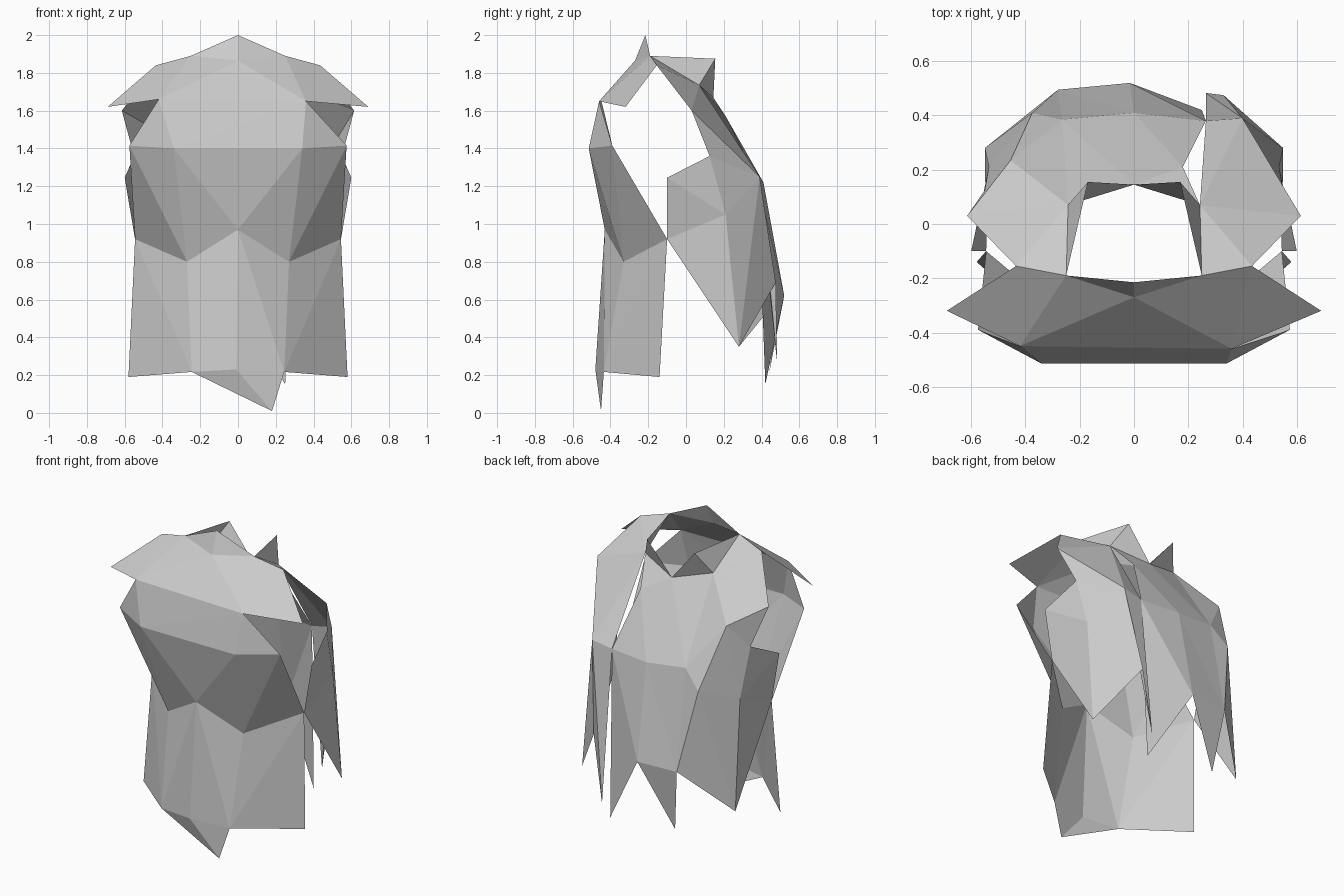
import bpy, bmesh
from mathutils import Vector

if "Cube" in bpy.data.objects:
    bpy.data.objects.remove(bpy.data.objects["Cube"])

# One plain cloth colour
cloth = bpy.data.materials.new("grey cloth")
cloth.use_nodes = True
colour = (0.6, 0.6, 0.6, 1)
cloth.diffuse_color = colour
cloth.node_tree.nodes["Principled BSDF"].inputs["Base Color"].default_value = colour

# Paired fold corners: lower case is the left side, upper case its mirror
pairs = dict(
    neck=(.25, -.19, 1.89), shoulder=(.435, -.155, 1.84), wing=(.69, -.32, 1.62),
    collar=(.36, -.46, 1.65), chest=(.34, -.515, 1.4), arm=(.575, -.39, 1.415),
    waist=(.545, -.1, .92), hip=(.27, -.33, .8), hem=(.245, -.435, .217),
    corner=(.58, -.14, .19), nape=(.243, .07, 1.735), spike=(.17, .155, 1.875),
    outer=(.615, .03, 1.6), cap=(.55, .125, 1.36), sleeve=(.6, -.1, 1.245),
    side=(.535, .21, 1.05), point=(.55, .28, .35))

# Centre and uneven torn corners
P = dict(
    peak=(0, -.215, 2), throat=(0, -.27, 1.865), belly=(0, -.43, .97),
    fringe=(-.01, -.48, .23), tatter=(.18, -.45, .01),
    nick=(0, .145, 1.67), spine=(0, .41, 1.22), tailbone=(-.015, .52, .62),
    blade=(.18, .21, 1.57), BLADE=(-.455, .235, 1.51),
    back=(.265, .38, 1.225), BACK=(-.265, .385, 1.245),
    rib=(.4, .39, 1.25), RIB=(-.375, .41, 1.13),
    tail=(.33, .475, .69), TAIL=(-.28, .495, .615),
    shard=(.25, .42, .15), SHARD=(-.23, .44, .21), sliver=(.265, .483, .26))
for key, (x, y, z) in pairs.items():
    P[key] = (x, y, z)
    P[key.upper()] = (-x, y, z)
P["COLLAR"] = (-.42, -.45, 1.66)


def flip(face):
    """Swap a face's corners for their mirrored partners."""
    return " ".join(w.upper() if w.upper() in P else w for w in face.split())


def cloth_part(name, both="", single=""):
    """Flat-faced sheet; faces in 'both' are repeated on the other side."""
    faces = [f for f in both.split(",") if f.strip()]
    faces += [flip(f) for f in faces]
    faces += [f for f in single.split(",") if f.strip()]
    bm = bmesh.new()
    verts = {}
    for face in faces:
        words = face.split()
        for w in words:
            if w not in verts:
                verts[w] = bm.verts.new(P[w])
        f = bm.faces.new([verts[w] for w in words])
        f.normal_update()
        # Face away from the body axis
        if f.normal.dot(f.calc_center_median() - Vector((0, 0, 1))) < 0:
            f.normal_flip()
    mesh = bpy.data.meshes.new(name)
    bm.to_mesh(mesh)
    bm.free()
    mesh.materials.append(cloth)
    obj = bpy.data.objects.new(name, mesh)
    bpy.context.collection.objects.link(obj)
    return obj


# Raised collar with wing tips
cloth_part("front_collar",
           "neck peak throat, neck throat collar, shoulder neck collar,"
           "wing shoulder collar",
           "throat COLLAR collar")

# Chest folds down to the waist
cloth_part("chest_panel",
           "collar chest arm, arm chest hip, arm hip waist, chest belly hip",
           "COLLAR collar CHEST, collar chest CHEST, CHEST chest belly")

# Hanging front skirt with a torn point
cloth_part("front_skirt",
           "waist hip hem, waist hem corner, hip belly hem, belly fringe hem",
           "HEM fringe tatter, fringe hem tatter")

# Shoulder straps and the upright neck flaps
cloth_part("shoulder_straps",
           "neck shoulder nape, shoulder outer nape, neck nape spike,"
           "spike nape nick")

# Draped side flaps under the arms
cloth_part("side_flaps",
           "cap sleeve side, sleeve waist side, side waist point")

# Left rear strip
cloth_part("left_back_strip", "",
           "nape outer rib, nape rib back, outer cap rib, rib cap side,"
           "rib side point, rib point tail, rib tail sliver, rib sliver back")

# Right rear drape
cloth_part("right_back_drape", "",
           "OUTER BLADE NAPE, OUTER CAP BLADE, BLADE CAP SIDE, BLADE SIDE RIB,"
           "RIB SIDE POINT, RIB POINT TAIL")

# Main back sheet with torn lower edge
cloth_part("back_panel", "",
           "NAPE BLADE BACK, nick NAPE BACK, nick BACK spine, nick spine blade,"
           "blade spine back, nape nick blade, BLADE RIB BACK, BACK RIB TAIL,"
           "BACK TAIL spine, spine TAIL tailbone, spine tailbone back,"
           "tailbone shard back, TAIL SHARD tailbone")
